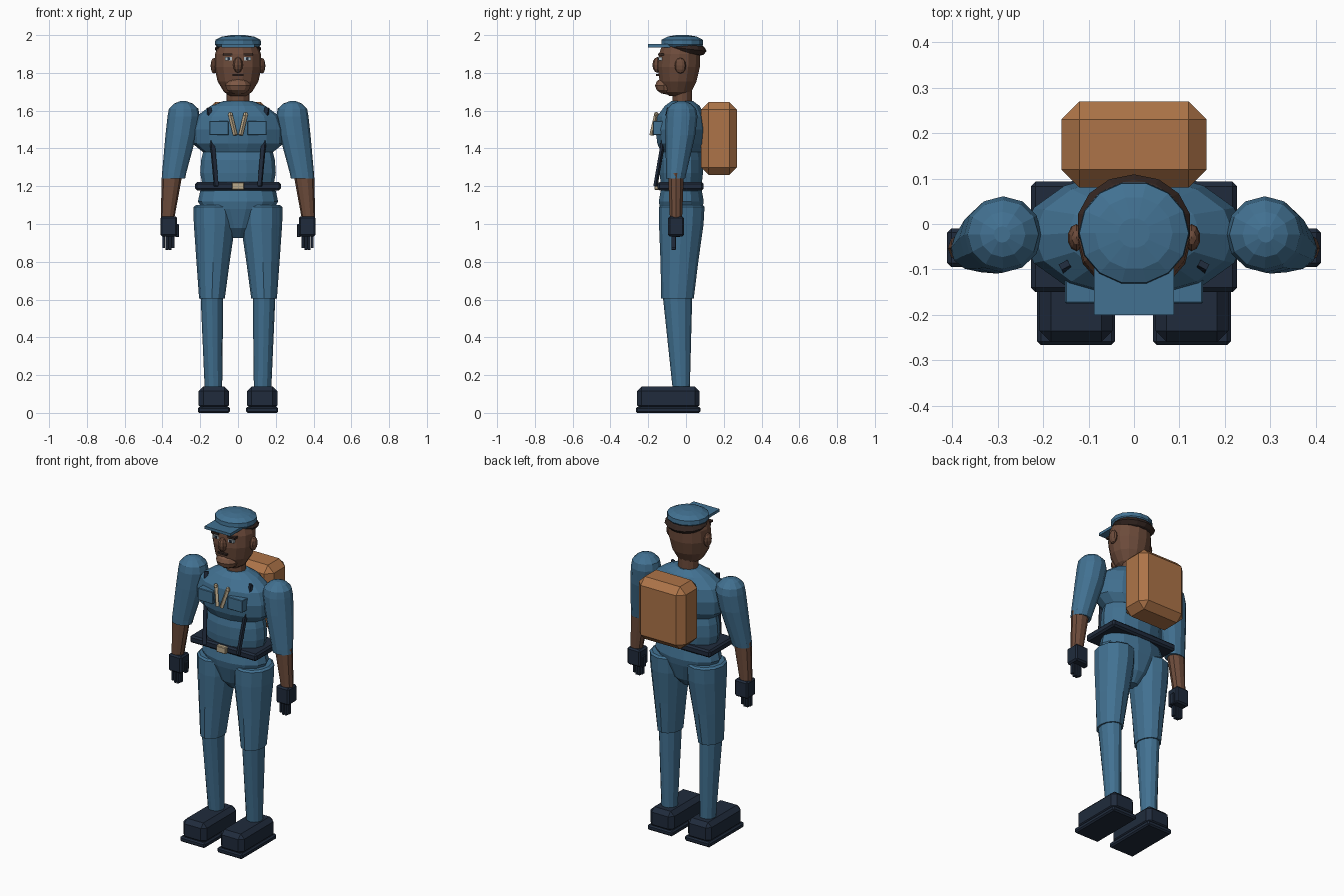
import bpy, bmesh, math
from mathutils import Matrix, Vector


def material(name, rgb):
    m = bpy.data.materials.new(name)
    m.diffuse_color = (*rgb, 1)
    return m


BLUE = material("blue cloth", (0.054, 0.165, 0.285))
NAVY = material("dark navy", (0.014, 0.024, 0.045))
SKIN = material("brown skin", (0.15, 0.07, 0.043))
CHIN = material("light brown skin", (0.21, 0.10, 0.06))
HAIR = material("dark hair", (0.035, 0.020, 0.016))
TAN = material("tan leather", (0.42, 0.175, 0.065))
BEIGE = material("beige", (0.50, 0.40, 0.26))
EYE = material("eye white", (0.42, 0.50, 0.54))


def finish(name, bm, mat):
    bmesh.ops.recalc_face_normals(bm, faces=bm.faces)
    me = bpy.data.meshes.new(name)
    bm.to_mesh(me)
    bm.free()
    me.materials.append(mat)
    ob = bpy.data.objects.new(name, me)
    bpy.context.collection.objects.link(ob)
    return ob


def loft(name, rings, mat, n=12):
    """Closed tube through rings of (cx, cy, z, rx, ry)."""
    bm = bmesh.new()
    loops = []
    for cx, cy, z, rx, ry in rings:
        loops.append([bm.verts.new((cx + rx * math.cos(2 * math.pi * i / n),
                                    cy + ry * math.sin(2 * math.pi * i / n), z))
                      for i in range(n)])
    for a, b in zip(loops, loops[1:]):
        for i in range(n):
            j = (i + 1) % n
            bm.faces.new((a[i], a[j], b[j], b[i]))
    bm.faces.new(loops[0])
    bm.faces.new(loops[-1])
    return finish(name, bm, mat)


def box(name, lo, hi, mat, bevel=0):
    lo, hi = Vector(lo), Vector(hi)
    bm = bmesh.new()
    bmesh.ops.create_cube(bm, size=1, matrix=Matrix.Translation((lo + hi) / 2)
                          @ Matrix.Diagonal((*(hi - lo), 1)))
    if bevel:
        bmesh.ops.bevel(bm, geom=bm.edges[:], offset=bevel, segments=1,
                        affect='EDGES')
    return finish(name, bm, mat)


def ball(name, c, r, mat, u=12, v=8, tilt=0):
    bm = bmesh.new()
    bmesh.ops.create_uvsphere(bm, u_segments=u, v_segments=v, radius=1,
                              matrix=Matrix.Translation(c)
                              @ Matrix.Rotation(tilt, 4, 'X')
                              @ Matrix.Diagonal((*r, 1)))
    return finish(name, bm, mat)


def bar(name, a, b, w, d, mat):
    """Square bar between two points, w wide and d deep."""
    a, b = Vector(a), Vector(b)
    bm = bmesh.new()
    rot = (b - a).to_track_quat('Z', 'Y').to_matrix().to_4x4()
    bmesh.ops.create_cube(bm, size=1, matrix=Matrix.Translation((a + b) / 2)
                          @ rot @ Matrix.Diagonal((w, d, (b - a).length, 1)))
    return finish(name, bm, mat)


# Torso and hips
loft("chest", [(0, -.025, 1.38, .185, .11), (0, -.025, 1.425, .24, .13),
               (0, -.025, 1.50, .245, .14), (0, -.025, 1.57, .22, .13),
               (0, -.02, 1.625, .145, .095), (0, -.02, 1.65, .08, .06)], BLUE, 14)
loft("abdomen", [(0, -.025, 1.16, .18, .105), (0, -.025, 1.27, .2, .118),
                 (0, -.025, 1.34, .195, .118), (0, -.025, 1.40, .18, .105)], BLUE, 14)
loft("pelvis", [(0, -.025, .925, .035, .035), (0, -.025, .98, .09, .085),
                (0, -.025, 1.08, .19, .115), (0, -.025, 1.12, .212, .122),
                (0, -.025, 1.175, .2, .112), (0, -.025, 1.19, .17, .10)], BLUE, 14)
box("belt", (-.227, -.15, 1.178), (.227, .093, 1.222), NAVY, .01)
box("buckle", (-.033, -.168, 1.18), (.033, -.14, 1.22), BEIGE, .004)
box("backpack", (-.16, .08, 1.26), (.16, .27, 1.645), TAN, .04)

# Head
loft("neck", [(0, -.02, 1.62, .06, .052), (0, -.02, 1.73, .06, .052)], SKIN, 12)
loft("head", [(0, -.04, 1.678, .045, .05), (0, -.045, 1.70, .075, .075),
              (0, -.042, 1.755, .108, .10), (0, -.038, 1.83, .125, .114),
              (0, -.034, 1.90, .122, .112), (0, -.03, 1.955, .10, .095)], SKIN, 14)
ball("chin", (0, -.098, 1.732), (.07, .066, .047), CHIN, 10, 6)
ball("nose", (0, -.15, 1.842), (.026, .028, .042), SKIN, 8, 6)
box("moustache", (-.03, -.158, 1.783), (.03, -.135, 1.793), HAIR)
ball("hair", (0, -.002, 1.928), (.126, .112, .042), HAIR, 14, 6, -.12)

# Cap
loft("cap_crown", [(0, -.02, 1.935, .11, .104), (0, -.02, 1.95, .122, .114),
                   (0, -.02, 1.975, .12, .112), (0, -.02, 1.992, .085, .08),
                   (0, -.02, 2.0, .035, .033)], BLUE, 14)
box("cap_brim", (-.088, -.2, 1.935), (.088, -.07, 1.952), BLUE)

for s, side in ((-1, "right"), (1, "left")):
    def xbox(name, x0, x1, y0, y1, z0, z1, mat, bevel=0):
        xs = sorted((s * x0, s * x1))
        return box(f"{side}_{name}", (xs[0], y0, z0), (xs[1], y1, z1), mat, bevel)

    # Face details
    ball(f"{side}_ear", (s * .127, -.03, 1.838), (.019, .03, .042), SKIN, 10, 6)
    xbox("eye", .033, .068, -.145, -.12, 1.865, 1.883, EYE)
    xbox("pupil", .043, .056, -.149, -.14, 1.867, 1.881, NAVY)
    xbox("eyebrow", .03, .08, -.148, -.11, 1.891, 1.903, HAIR)

    # Chest details
    xbox("pocket", .05, .152, -.175, -.11, 1.47, 1.545, BLUE, .003)
    bar(f"{side}_pocket_tool", (s * .014, -.182, 1.47), (s * .042, -.155, 1.585),
        .017, .017, BEIGE)
    ball(f"{side}_tool_head", (s * .041, -.157, 1.578), (.013, .013, .016),
         BEIGE, 6, 4)
    bar(f"{side}_strap", (s * .115, -.162, 1.2), (s * .153, -.09, 1.615),
        .022, .014, NAVY)

    # Arm
    loft(f"{side}_upper_arm",
         [(s * .342, -.055, 1.24, .062, .05), (s * .338, -.052, 1.27, .064, .054),
          (s * .302, -.03, 1.47, .082, .079), (s * .288, -.023, 1.57, .085, .084),
          (s * .288, -.023, 1.61, .078, .076), (s * .289, -.023, 1.637, .05, .05),
          (s * .29, -.023, 1.65, .018, .018)], BLUE, 12)
    loft(f"{side}_forearm", [(s * .373, -.053, 1.03, .036, .034),
                             (s * .348, -.053, 1.27, .055, .044)], SKIN, 10)

    # Gloved hand
    xbox("glove", .322, .411, -.095, -.01, .935, 1.04, NAVY, .009)
    for i in range(4):
        x = .336 + i * .0165
        xbox(f"finger_{i + 1}", x, x + .015, -.078, -.054,
             (.872, .862, .862, .872)[i], .945, NAVY, .002)
    xbox("thumb", .312, .332, -.06, -.03, .93, 1.0, NAVY, .004)

    # Leg
    loft(f"{side}_thigh",
         [(s * .138, -.045, .605, .068, .086), (s * .132, -.035, .80, .088, .10),
          (s * .124, -.025, 1.0, .11, .118), (s * .124, -.022, 1.09, .112, .12),
          (s * .122, -.022, 1.10, .10, .11)], BLUE, 12)
    loft(f"{side}_shin", [(s * .13, -.025, .12, .046, .045),
                          (s * .138, -.045, .62, .06, .078)], BLUE, 12)

    # Boot
    xbox("boot", .047, .208, -.26, .072, .015, .14, NAVY, .025)
    xbox("boot_sole", .042, .213, -.266, .076, 0, .032, NAVY, .008)
